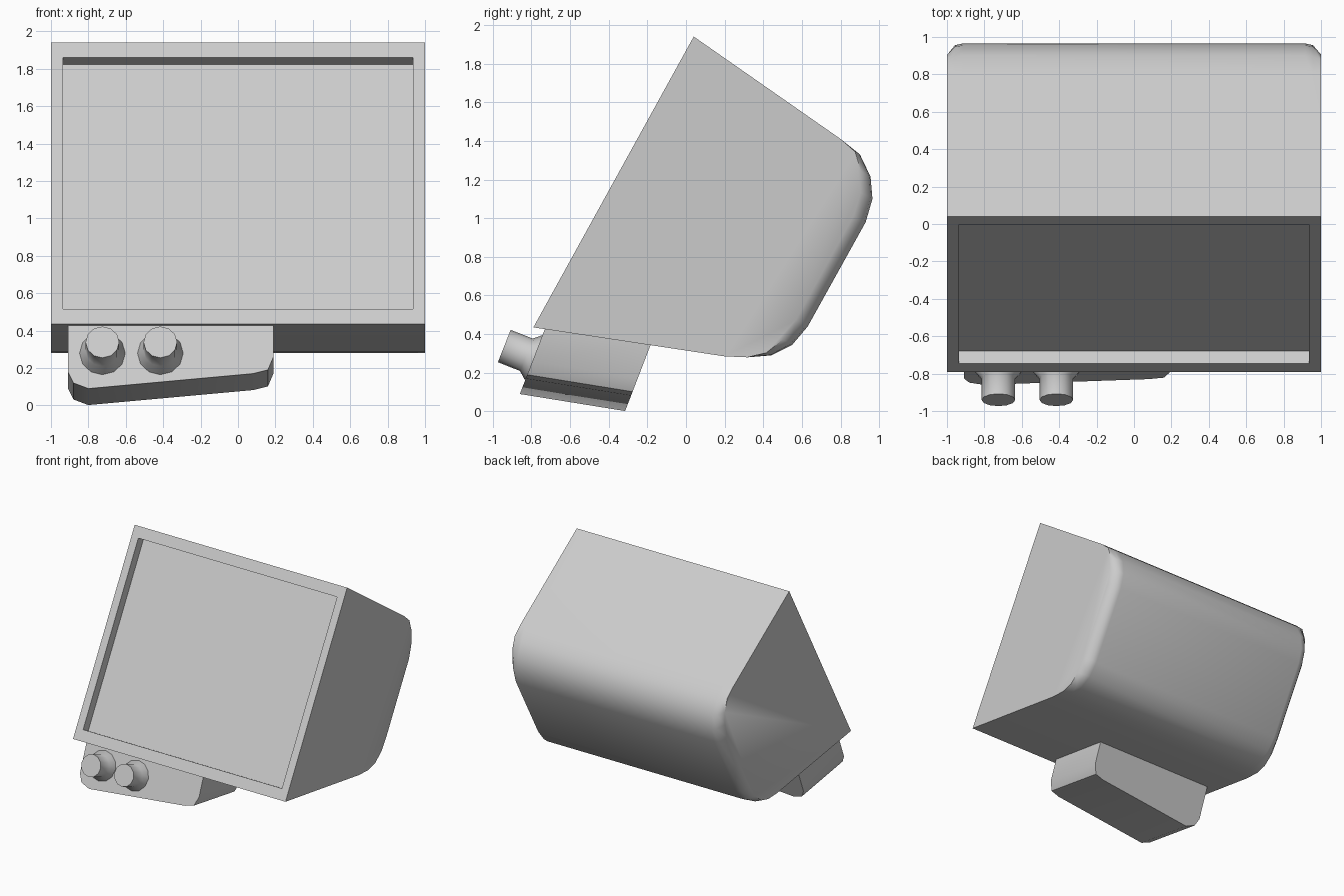
import bpy, bmesh, math
from mathutils import Vector

if "Cube" in bpy.data.objects:
    bpy.data.objects.remove(bpy.data.objects["Cube"])

DEPTH = Vector((0, 0.876, -0.483))        # direction from the screen into the casing


def finish(bm, name, angle):
    bmesh.ops.recalc_face_normals(bm, faces=bm.faces[:])
    me = bpy.data.meshes.new(name)
    bm.to_mesh(me)
    bm.free()
    ob = bpy.data.objects.new(name, me)
    bpy.context.collection.objects.link(ob)
    bpy.ops.object.select_all(action='DESELECT')
    bpy.context.view_layer.objects.active = ob
    ob.select_set(True)
    bpy.ops.object.shade_smooth_by_angle(angle=math.radians(angle))
    return ob


def loft(bm, rings):
    rows = [[bm.verts.new(p) for p in r] for r in rings]
    n = len(rows[0])
    quads = []
    for a, b in zip(rows, rows[1:]):
        for i in range(n):
            j = (i + 1) % n
            quads.append(bm.faces.new((a[i], a[j], b[j], b[i])))
    bm.faces.new(rows[0])
    bm.faces.new(rows[-1][::-1])
    return quads


# Casing: side profile (y, z, amount the back edge is rounded off at the sides)
profile = [(0.04, 1.94, 0), (-0.79, 0.435, 0), (0.2, 0.285, 0), (0.32, 0.28, 0),
           (0.44, 0.29, 0.4), (0.55, 0.345, 0.8), (0.63, 0.44, 1), (0.93, 0.98, 1),
           (0.965, 1.1, 1), (0.955, 1.215, 0.8), (0.90, 1.33, 0.4), (0.80, 1.41, 0)]
sections = [(-1, 0.07), (-0.957, 0.01), (-0.915, 0), (0.915, 0), (0.957, 0.01), (1, 0.07)]
bm = bmesh.new()
quads = loft(bm, [[Vector((x, y, z)) - DEPTH * inset * f for y, z, f in profile]
                  for x, inset in sections])
bmesh.ops.recalc_face_normals(bm, faces=bm.faces[:])

# Recessed screen in the front of the casing
front = bmesh.ops.dissolve_faces(bm, faces=quads[::len(profile)])['region'][0]
bmesh.ops.inset_region(bm, faces=[front], thickness=0.091)
screen = bmesh.ops.extrude_face_region(bm, geom=[front])['geom']
bmesh.ops.translate(bm, vec=DEPTH * 0.078,
                    verts=[v for v in screen if isinstance(v, bmesh.types.BMVert)])
if front.is_valid:
    bmesh.ops.delete(bm, geom=[front], context='FACES_ONLY')
finish(bm, "casing", 50)

# Control panel hanging under the front left
outline = [(-0.91, 0.44), (-0.91, 0.18), (-0.88, 0.12), (-0.80, 0.09),
           (0.08, 0.17), (0.16, 0.19), (0.19, 0.26), (0.19, 0.44)]
bm = bmesh.new()
face = [Vector((x, -0.86 + (z - 0.09) * 0.385, z)) for x, z in outline]
loft(bm, [face, [p + Vector((0, 0.545, -0.088)) for p in face]])
finish(bm, "control_panel", 40)

# Knobs: tapered collar and shaft turned around one axis
axis = Vector((0, -0.93, 0.366)).normalized()
side, up = Vector((1, 0, 0)), Vector((0, 0.366, 0.93)).normalized()
for name, x in (("left_knob", -0.725), ("right_knob", -0.415)):
    base = Vector((x, -0.787, 0.278))
    bm = bmesh.new()
    loft(bm, [[base + axis * h + r * (side * math.cos(a) + up * math.sin(a))
               for a in (math.tau * i / 12 for i in range(12))]
              for h, r in ((-0.02, 0.122), (0.005, 0.122), (0.042, 0.09), (0.165, 0.09))])
    finish(bm, name, 40)
